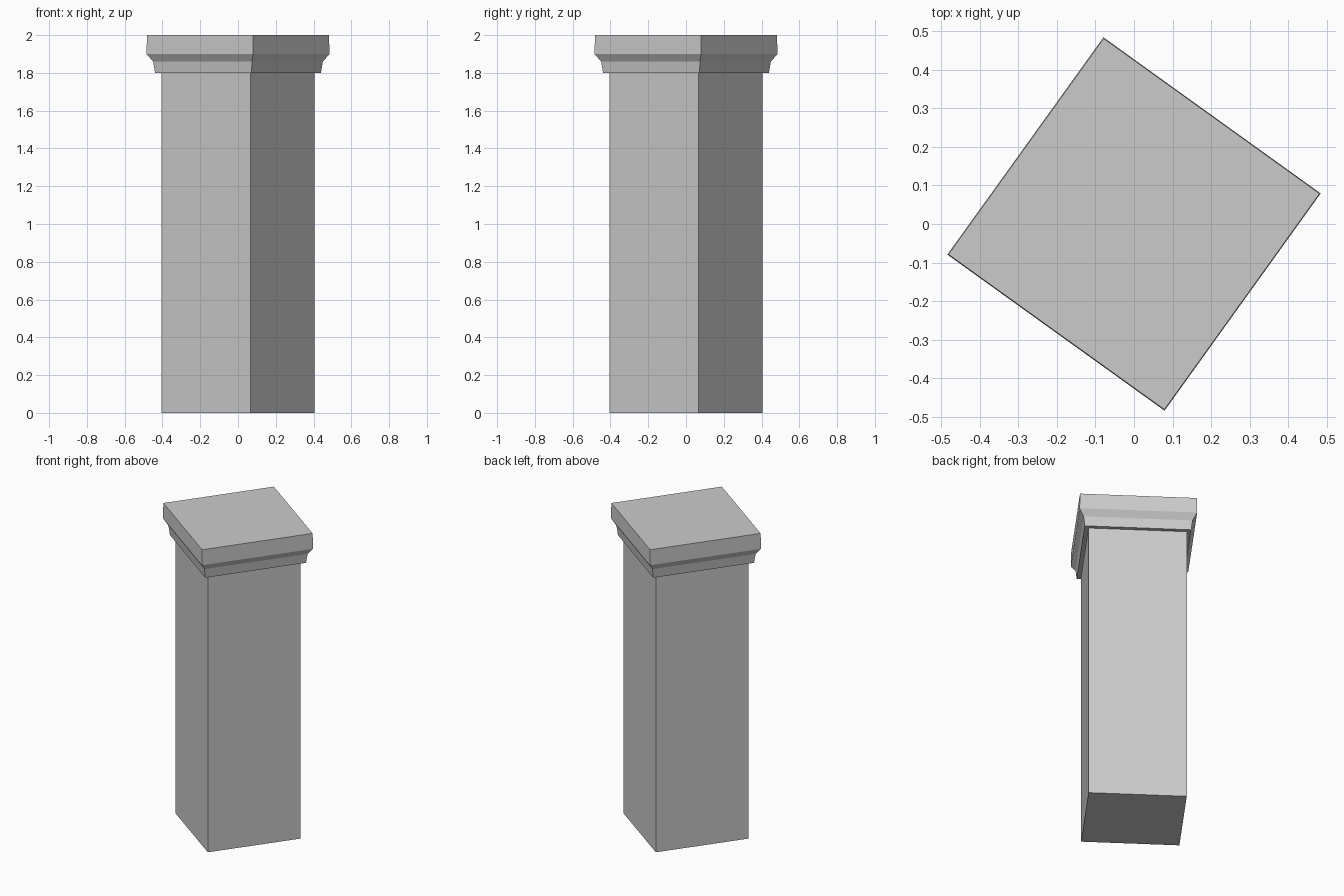
import bpy, bmesh
from math import cos, sin, pi, radians

cube = bpy.data.objects.get("Cube")
if cube:
    bpy.data.objects.remove(cube, do_unlink=True)

SIDES = 4
TURN = radians(9.3)

stone = bpy.data.materials.new("grey stone")
stone.use_nodes = True
colour = (0.6, 0.6, 0.6, 1)
stone.diffuse_color = colour
stone.node_tree.nodes["Principled BSDF"].inputs["Base Color"].default_value = colour


def square_column(name, profile):
    """Stack square rings given as (corner radius, height) and close both ends."""
    bm = bmesh.new()
    rings = []
    for radius, z in profile:
        angles = [TURN + 2 * pi * i / SIDES for i in range(SIDES)]
        rings.append([bm.verts.new((radius * cos(a), radius * sin(a), z)) for a in angles])
    for low, high in zip(rings, rings[1:]):
        for i in range(SIDES):
            j = (i + 1) % SIDES
            bm.faces.new((low[i], low[j], high[j], high[i]))
    bm.faces.new(rings[0][::-1])
    bm.faces.new(rings[-1])
    mesh = bpy.data.meshes.new(name)
    bm.to_mesh(mesh)
    bm.free()
    mesh.materials.append(stone)
    obj = bpy.data.objects.new(name, mesh)
    bpy.context.collection.objects.link(obj)
    return obj


# Plain square shaft
square_column("shaft", [(0.41, 0), (0.41, 1.8)])

# Moulded capital: tapered neck, flared step, thick slab
square_column("capital", [(0.445, 1.8), (0.455, 1.86), (0.491, 1.9), (0.488, 2)])
